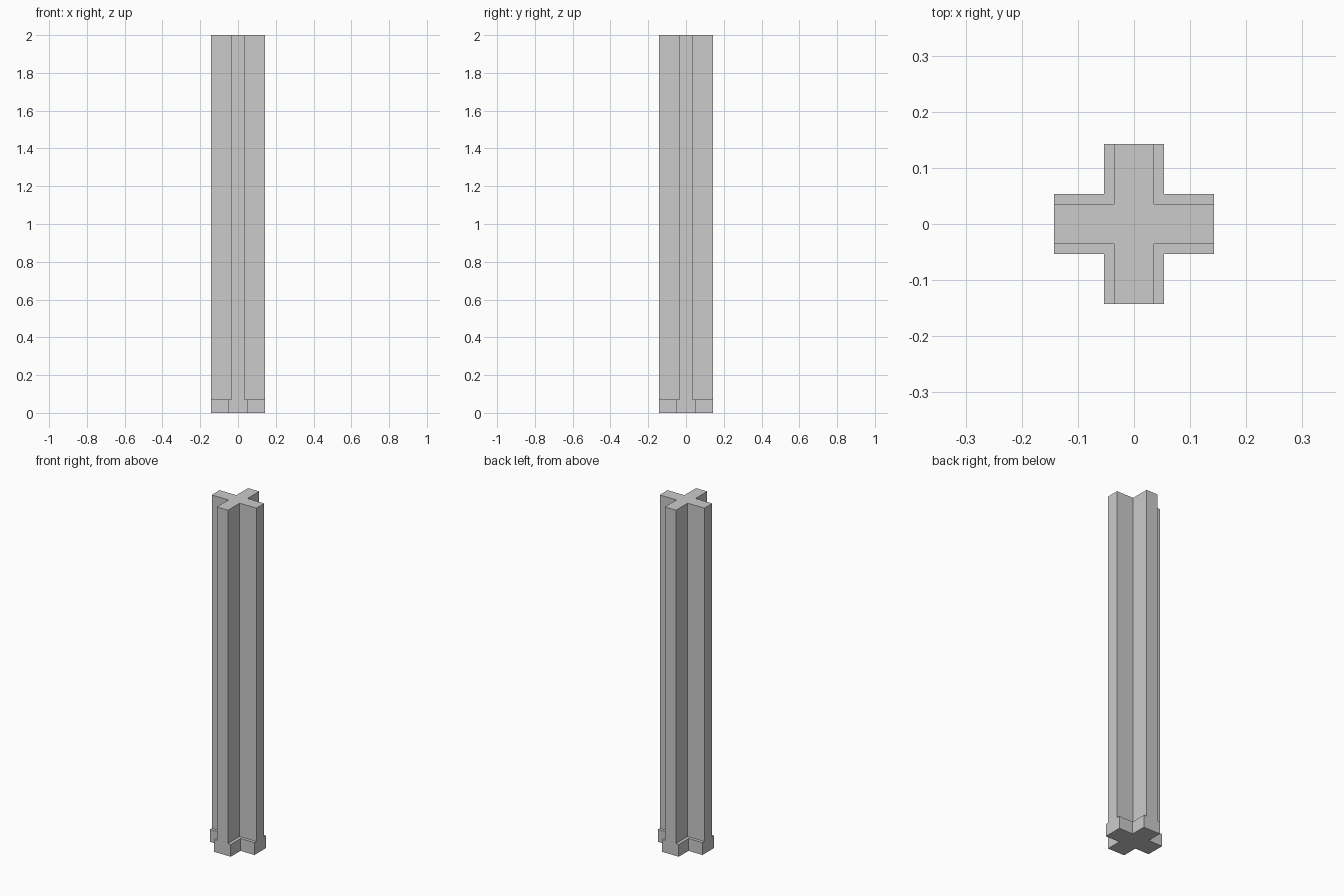
import bpy, bmesh
from mathutils import Matrix, Vector
from math import pi

if "Cube" in bpy.data.objects:
    bpy.data.objects.remove(bpy.data.objects["Cube"])

U = 2 / 112                      # grid unit: the post is 112 units tall
H, S, B = 8 * U, 2 * U, 3 * U    # arm reach, shaft half width, foot half width
Z, TOP = 4 * U, 2.0              # foot height, overall height

bm = bmesh.new()
caps = {0.0: [], TOP: []}


def face(points, rot):
    bm.faces.new([bm.verts.new(rot @ Vector(p)) for p in points])


# One arm and one inner corner, repeated four times around the axis
for k in range(4):
    rot = Matrix.Rotation(k * pi / 2, 3, 'Z')
    # flush end of the arm: wide foot, narrow shaft
    face([(H, -B, 0), (H, B, 0), (H, B, Z), (H, S, Z),
          (H, S, TOP), (H, -S, TOP), (H, -S, Z), (H, -B, Z)], rot)
    # L-shaped ledge on top of the foot
    face([(H, S, Z), (H, B, Z), (B, B, Z), (B, H, Z), (S, H, Z), (S, S, Z)], rot)
    # inner corner walls of foot and shaft
    for w, lo, hi in ((B, 0.0, Z), (S, Z, TOP)):
        for a, b in (((H, w), (w, w)), ((w, w), (w, H))):
            face([(*a, lo), (*b, lo), (*b, hi), (*a, hi)], rot)
    # collect cross outlines for the caps
    for z, w in ((0.0, B), (TOP, S)):
        caps[z] += [rot @ Vector(p) for p in ((H, w, z), (w, w, z), (w, H, z))]

# Top and bottom cross caps
for outline in caps.values():
    face(outline, Matrix.Identity(3))

bmesh.ops.remove_doubles(bm, verts=bm.verts, dist=1e-5)
bmesh.ops.recalc_face_normals(bm, faces=bm.faces)

mesh = bpy.data.meshes.new("cross_post")
bm.to_mesh(mesh)
bm.free()
post = bpy.data.objects.new("cross_post", mesh)
bpy.context.collection.objects.link(post)
